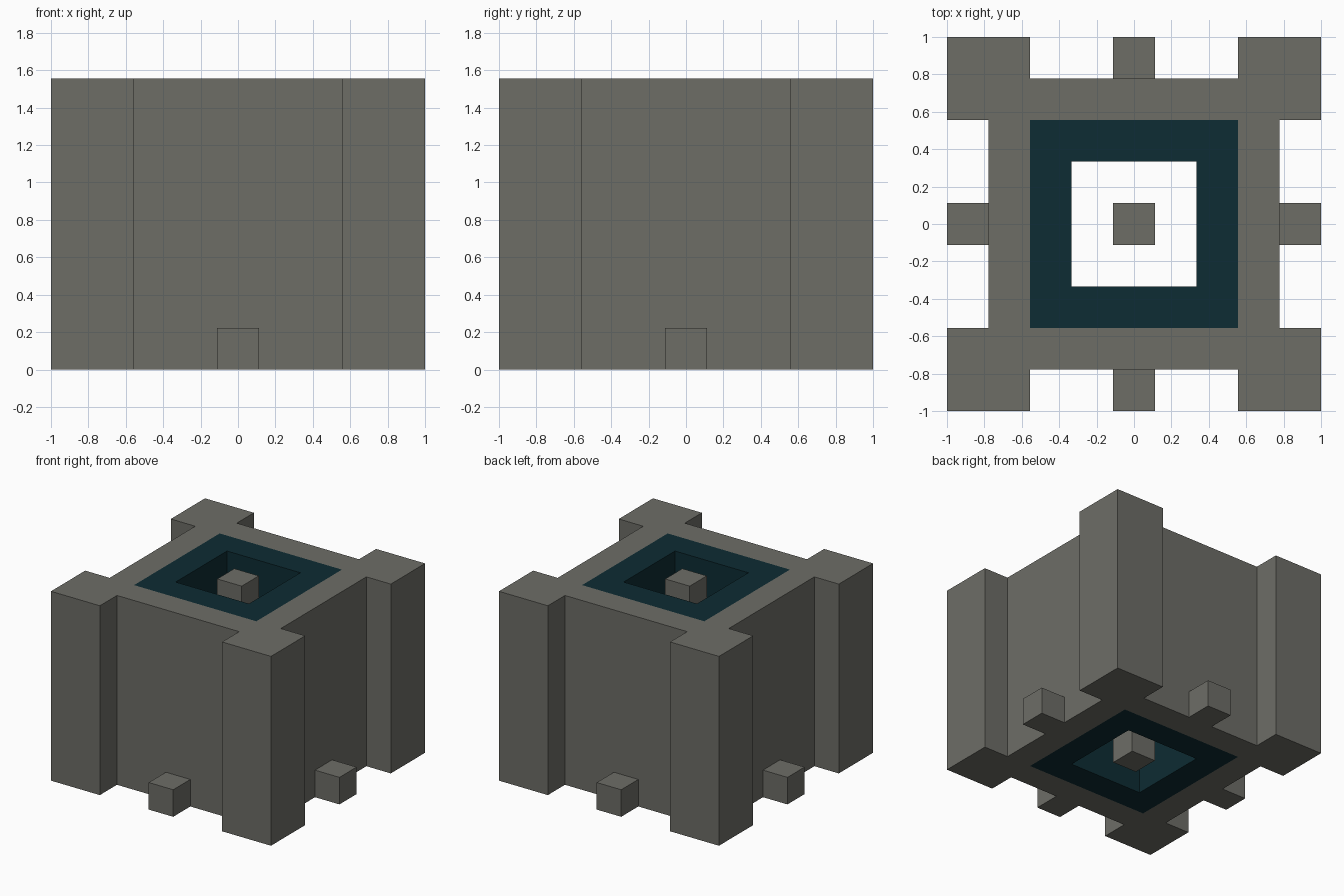
import bpy
import bmesh

cube = bpy.data.objects.get("Cube")
if cube:
    bpy.data.objects.remove(cube, do_unlink=True)

U = 2 / 9          # one module of the design
HEIGHT = 7 * U


def make_material(name, rgb):
    mat = bpy.data.materials.new(name)
    mat.use_nodes = True
    color = (*rgb, 1)
    mat.diffuse_color = color
    bsdf = next(n for n in mat.node_tree.nodes if n.type == "BSDF_PRINCIPLED")
    bsdf.inputs["Base Color"].default_value = color
    return mat


stone = make_material("stone grey", (0.153, 0.153, 0.134))
teal = make_material("dark teal", (0.004, 0.025, 0.033))


def add_object(name, bm, mat):
    bmesh.ops.recalc_face_normals(bm, faces=bm.faces)
    mesh = bpy.data.meshes.new(name)
    bm.to_mesh(mesh)
    bm.free()
    mesh.materials.append(mat)
    obj = bpy.data.objects.new(name, mesh)
    bpy.context.collection.objects.link(obj)
    return obj


def quarter_turns(points):
    """Repeat a list of outline points around the four corners."""
    outline = []
    for _ in range(4):
        outline += points
        points = [(-y, x) for x, y in points]
    return outline


def prism(name, outer, inner, mat):
    """Extrude an outline with a square hole to full height."""
    bm = bmesh.new()
    edges = []
    for loop in (outer, inner):
        verts = [bm.verts.new((x, y, 0)) for x, y in loop]
        edges += [bm.edges.new((verts[i - 1], verts[i])) for i in range(len(verts))]
    bmesh.ops.triangle_fill(bm, use_beauty=True, use_dissolve=False, edges=edges)
    geom = bmesh.ops.extrude_face_region(bm, geom=bm.faces[:], use_keep_orig=True)["geom"]
    top = [g for g in geom if isinstance(g, bmesh.types.BMVert)]
    bmesh.ops.translate(bm, verts=top, vec=(0, 0, HEIGHT))
    bmesh.ops.dissolve_limit(bm, angle_limit=0.01, verts=bm.verts[:], edges=bm.edges[:])
    return add_object(name, bm, mat)


def box(name, x, y, height, mat):
    bm = bmesh.new()
    bmesh.ops.create_cube(bm, size=1)
    bmesh.ops.scale(bm, verts=bm.verts, vec=(U, U, height))
    bmesh.ops.translate(bm, verts=bm.verts, vec=(x, y, height / 2))
    return add_object(name, bm, mat)


def square(half):
    return quarter_turns([(half, half)])


# Outer walls with a square column at every corner
wall, col, edge = 3.5 * U, 2.5 * U, 4.5 * U
corner = [(wall, col), (edge, col), (edge, edge), (col, edge), (col, wall)]
prism("outer_walls", quarter_turns(corner), square(col), stone)

# Dark lining around the open shaft
prism("inner_lining", square(col), square(1.5 * U), teal)

# Pillar standing in the shaft
box("centre_pillar", 0, 0, HEIGHT, stone)

# Small block at the foot of each wall
for side, x, y in (("front", 0, -1), ("back", 0, 1), ("left", 1, 0), ("right", -1, 0)):
    box(side + "_foot_block", x * 4 * U, y * 4 * U, U, stone)
